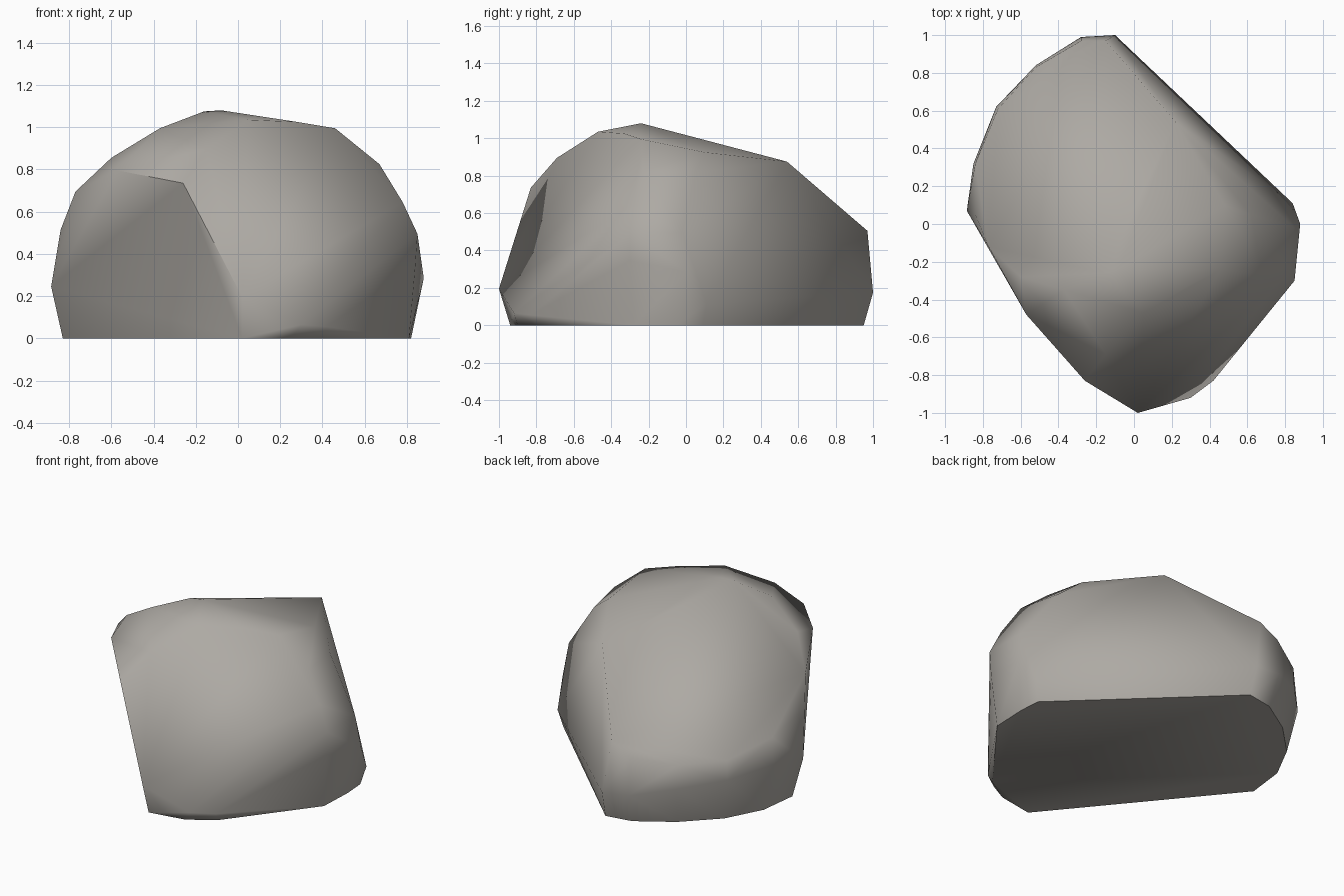
import bpy, bmesh, math

if "Cube" in bpy.data.objects:
    bpy.data.objects.remove(bpy.data.objects["Cube"])

# Rock chiselled as a hull over contour rings
base_ring = [(-.83, .10), (-.80, .35), (-.68, .58), (-.48, .78), (-.26, .92), (-.09, .95),
             (.81, .09), (.82, -.05), (.81, -.28), (.41, -.80), (.25, -.90), (.02, -.94)]

# widest contour, just above the ground
belly_ring = [(-.885, .07, .25), (-.85, .32, .30), (-.73, .62, .28), (-.52, .84, .25),
              (-.28, .99, .20), (-.10, 1.0, .18), (.84, .11, .12), (.88, 0, .29),
              (.84, -.30, .35), (.42, -.83, .06), (.30, -.92, .07), (.02, -1.0, .20)]

# overhanging front-left facet rim and the bevel above it
left_rim = [(-.84, .05, .52), (-.77, -.12, .70), (-.57, -.48, .80), (-.26, -.83, .74),
            (-.60, -.28, .86), (-.37, -.35, 1.0), (-.15, -.69, .90)]

# crown and the right-hand shoulder
crown = [(.05, -.47, 1.04), (-.08, -.24, 1.085), (-.16, -.26, 1.08), (.28, -.33, 1.03),
         (.46, -.24, 1.0), (.67, -.23, .83), (.78, -.28, .65), (.85, -.30, .50),
         (.85, -.02, .50), (.62, .05, .82), (.48, .10, .93)]

# far edge of the sloping top facet
back_rim = [(.22, .54, .88), (-.15, .97, .51), (-.28, .97, .44), (-.52, .83, .40),
            (-.72, .61, .40), (-.84, .32, .47)]

points = [(x, y, 0.005) for x, y in base_ring] + belly_ring + left_rim + crown + back_rim

bm = bmesh.new()
verts = [bm.verts.new(p) for p in points]
bmesh.ops.convex_hull(bm, input=verts)
bmesh.ops.delete(bm, geom=[v for v in bm.verts if not v.link_faces], context='VERTS')
# merge nearly coplanar triangles into broad facets
bmesh.ops.dissolve_limit(bm, angle_limit=math.radians(3), verts=bm.verts[:], edges=bm.edges[:])
bmesh.ops.recalc_face_normals(bm, faces=bm.faces[:])
low = min(v.co.z for v in bm.verts)
for v in bm.verts:
    v.co.z -= low
mesh = bpy.data.meshes.new("rock")
bm.to_mesh(mesh)
bm.free()

rock = bpy.data.objects.new("rock", mesh)
bpy.context.collection.objects.link(rock)

stone = bpy.data.materials.new("warm grey stone")
stone.diffuse_color = (0.42, 0.40, 0.37, 1)
stone.use_nodes = True
stone.node_tree.nodes["Principled BSDF"].inputs["Base Color"].default_value = stone.diffuse_color
mesh.materials.append(stone)

bpy.context.view_layer.objects.active = rock
rock.select_set(True)
bpy.ops.object.shade_smooth_by_angle(angle=math.radians(60))
